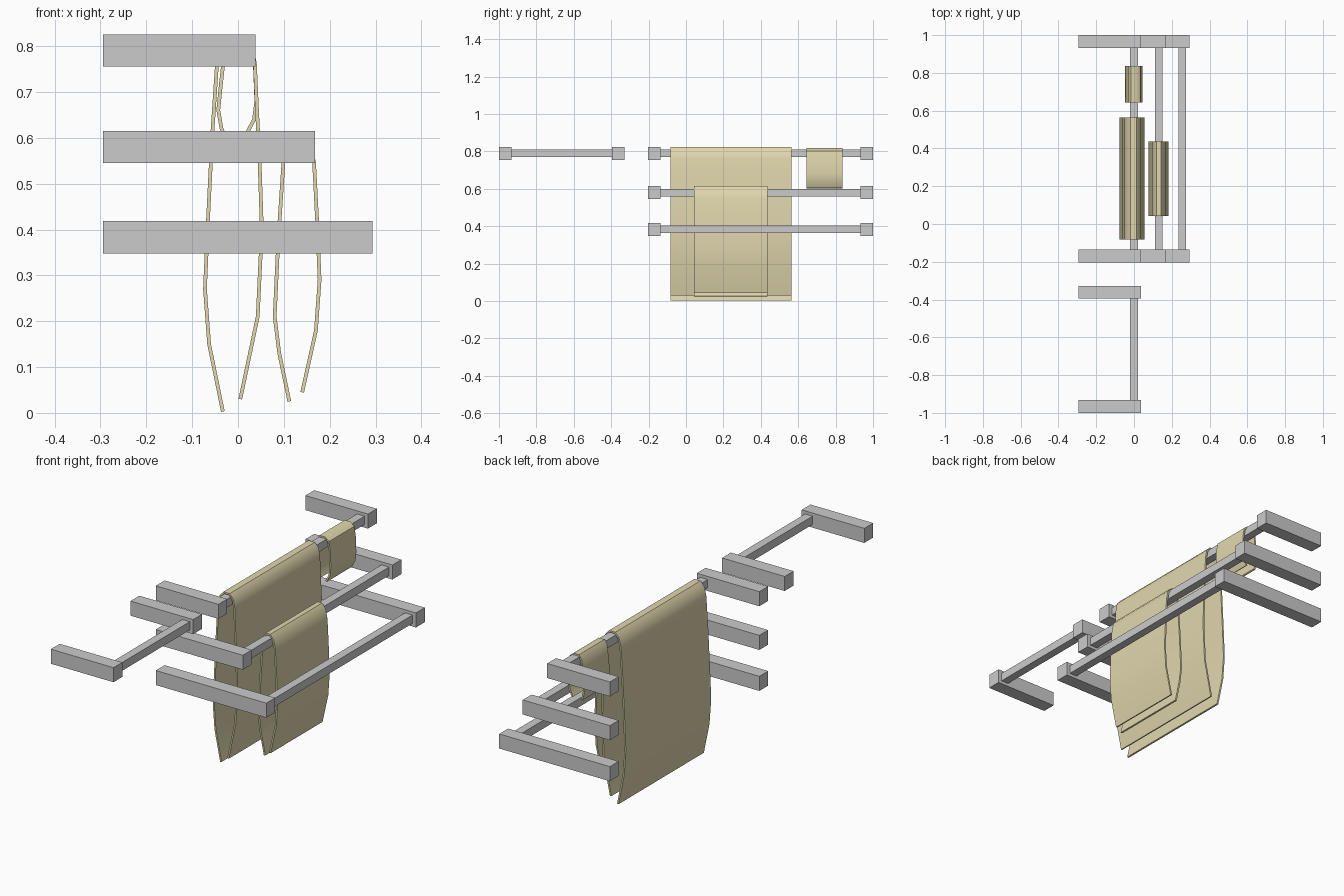
import bpy, math

if "Cube" in bpy.data.objects:
    bpy.data.objects.remove(bpy.data.objects["Cube"])

khaki = bpy.data.materials.new("khaki_cloth")
khaki.diffuse_color = (0.75, 0.68, 0.42, 1)
khaki.use_nodes = True
khaki.node_tree.nodes["Principled BSDF"].inputs["Base Color"].default_value = khaki.diffuse_color


def box(name, x0, x1, y0, y1, z0, z1):
    bpy.ops.mesh.primitive_cube_add(size=1, location=((x0 + x1) / 2, (y0 + y1) / 2, (z0 + z1) / 2))
    ob = bpy.context.object
    ob.name = name
    ob.scale = (x1 - x0, y1 - y0, z1 - z0)
    bpy.ops.object.transform_apply(location=False, rotation=False, scale=True)
    return ob


def rail(name, end_x, zc, y0, y1):
    """Two wall arms joined by a square rod near their free ends."""
    w = 0.067
    for side, ya in (("front", y0), ("back", y1 - w)):
        box(f"{name}_{side}_arm", -0.295, end_x, ya, ya + w, zc - 0.035, zc + 0.035)
    xr = end_x - 0.038
    box(f"{name}_rod", xr - 0.02, xr + 0.02, y0 + w, y1 - w, zc - 0.02, zc + 0.02)


def towel(name, profile, y0, y1):
    """Thin cloth sheet: centre-line profile in xz, stretched along y."""
    verts = [(x, y, z) for y in (y0, y1) for x, z in profile]
    n = len(profile)
    faces = [(i, i + 1, n + i + 1, n + i) for i in range(n - 1)]
    me = bpy.data.meshes.new(name)
    me.from_pydata(verts, [], faces)
    me.materials.append(khaki)
    ob = bpy.data.objects.new(name, me)
    bpy.context.collection.objects.link(ob)
    bpy.ops.object.select_all(action='DESELECT')
    bpy.context.view_layer.objects.active = ob
    ob.select_set(True)
    mod = ob.modifiers.new("thickness", 'SOLIDIFY')
    mod.thickness = 0.008
    mod.offset = 0
    mod.use_even_offset = True
    bpy.ops.object.modifier_apply(modifier=mod.name)
    bpy.ops.object.shade_smooth_by_angle(angle=math.radians(40))


# Three stepped rails and one separate short rail
rail("upper_rail", 0.038, 0.79, -0.203, 1.0)
rail("middle_rail", 0.168, 0.58, -0.203, 1.0)
rail("lower_rail", 0.293, 0.383, -0.203, 1.0)
rail("short_rail", 0.038, 0.79, -1.0, -0.328)

# Towels folded over the rods
towel("large_towel", [
    (-0.033, 0.003), (-0.063, 0.15), (-0.072, 0.27), (-0.066, 0.41), (-0.056, 0.61),
    (-0.046, 0.76), (-0.036, 0.80), (-0.018, 0.82), (0.012, 0.82), (0.030, 0.80),
    (0.037, 0.76), (0.041, 0.67), (0.047, 0.55), (0.052, 0.40), (0.043, 0.21), (0.005, 0.03)],
    -0.083, 0.565)
towel("medium_towel", [
    (0.112, 0.025), (0.090, 0.13), (0.080, 0.21), (0.088, 0.38), (0.099, 0.545),
    (0.106, 0.59), (0.120, 0.611), (0.140, 0.611), (0.157, 0.59), (0.166, 0.545),
    (0.173, 0.41), (0.178, 0.29), (0.170, 0.18), (0.140, 0.045)],
    0.042, 0.437)
towel("small_towel", [
    (-0.029, 0.604), (-0.036, 0.62), (-0.043, 0.66), (-0.038, 0.71), (-0.033, 0.755),
    (-0.028, 0.795), (-0.015, 0.815), (0.012, 0.815), (0.030, 0.80), (0.037, 0.755),
    (0.040, 0.68), (0.035, 0.64), (0.018, 0.607)],
    0.643, 0.836)
